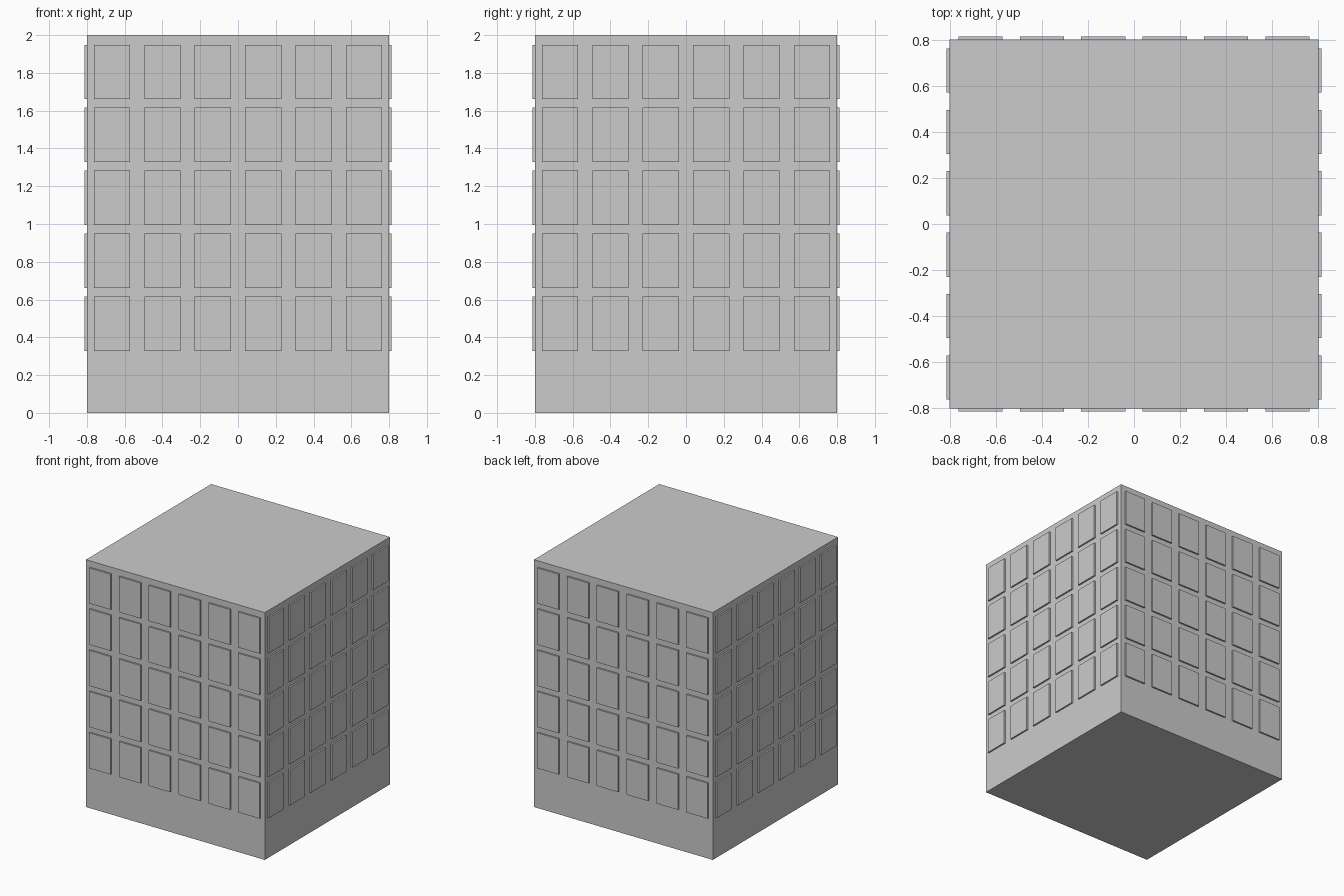
import bpy, bmesh
from math import pi
from mathutils import Matrix, Vector

if "Cube" in bpy.data.objects:
    bpy.data.objects.remove(bpy.data.objects["Cube"])


def add_box(bm, center, size, rot=Matrix.Identity(4)):
    m = rot @ Matrix.Translation(Vector(center)) @ Matrix.Diagonal((*size, 1))
    bmesh.ops.create_cube(bm, size=1, matrix=m)


def finish(bm, name):
    mesh = bpy.data.meshes.new(name)
    bm.to_mesh(mesh)
    bm.free()
    obj = bpy.data.objects.new(name, mesh)
    bpy.context.collection.objects.link(obj)
    return obj


HALF, HEIGHT = 0.8, 2.0
COLS, ROWS = 6, 5
PITCH_X, PITCH_Z = 2 * HALF / COLS, HEIGHT / 6
WINDOW = (0.192, 0.026, 0.287)   # width, depth (half sunk in wall), height

# main building block
bm = bmesh.new()
add_box(bm, (0, 0, HEIGHT / 2), (2 * HALF, 2 * HALF, HEIGHT))
finish(bm, "building_block")

# grid of raised window panels on each of the four walls
for side, name in enumerate(("front", "right", "back", "left")):
    bm = bmesh.new()
    turn = Matrix.Rotation(side * pi / 2, 4, 'Z')
    for row in range(ROWS):
        for col in range(COLS):
            x = (col - (COLS - 1) / 2) * PITCH_X
            z = 0.472 + row * PITCH_Z
            add_box(bm, (x, -HALF, z), WINDOW, turn)
    finish(bm, name + "_windows")
